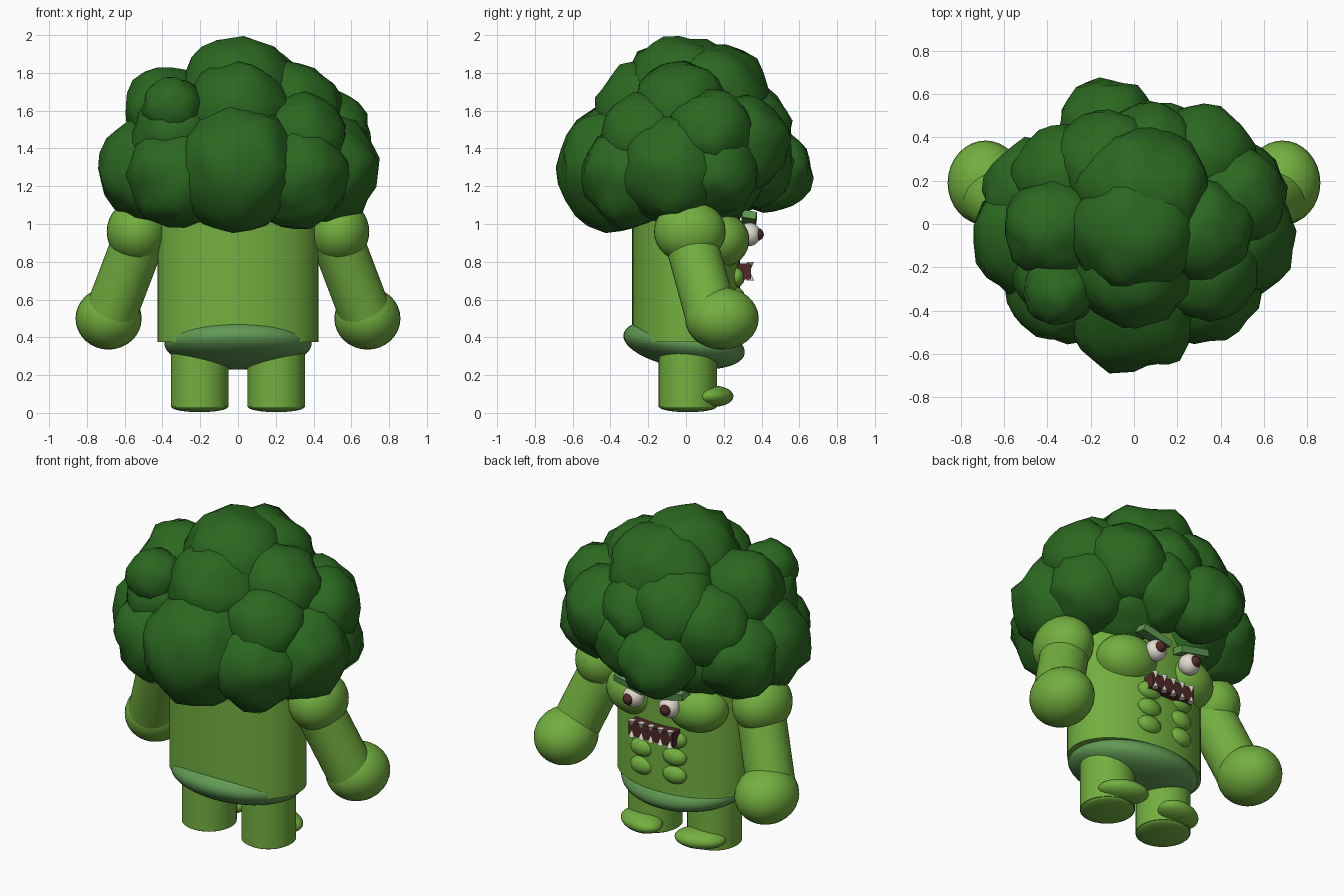
import bpy, bmesh, math
from mathutils import Matrix, Vector, Euler, noise

cube = bpy.data.objects.get("Cube")
if cube:
    bpy.data.objects.remove(cube, do_unlink=True)


def material(name, rgb):
    mat = bpy.data.materials.new(name)
    mat.use_nodes = True
    color = (*rgb, 1)
    mat.diffuse_color = color
    for node in mat.node_tree.nodes:
        if node.type == 'BSDF_PRINCIPLED':
            node.inputs["Base Color"].default_value = color
            node.inputs["Roughness"].default_value = 0.8
    return mat


SKIN = material("light_green", (.17, .43, .05))
PALE = material("pale_green", (.12, .32, .09))
LEAF = material("dark_green", (.024, .14, .015))
DARK = material("dark_brown", (.08, .022, .022))
WHITE = material("off_white", (.75, .71, .62))


def finish(name, bm, mat, angle=50):
    mesh = bpy.data.meshes.new(name)
    bm.to_mesh(mesh)
    bm.free()
    mesh.materials.append(mat)
    mesh.polygons.foreach_set("use_smooth", [True] * len(mesh.polygons))
    mesh.set_sharp_from_angle(angle=math.radians(angle))
    obj = bpy.data.objects.new(name, mesh)
    bpy.context.scene.collection.objects.link(obj)
    return obj


def transform(center, size, tilt=(0, 0, 0)):
    rot = Euler([math.radians(t) for t in tilt])
    return Matrix.LocRotScale(Vector(center), rot, Vector(size))


def ellipsoid(name, center, radii, mat, tilt=(0, 0, 0), segments=32):
    bm = bmesh.new()
    bmesh.ops.create_uvsphere(bm, u_segments=segments, v_segments=segments // 2,
                              radius=1, matrix=transform(center, radii, tilt))
    return finish(name, bm, mat)


def tube(name, start, end, rx, ry, mat, taper=1, segments=40):
    a, b = Vector(start), Vector(end)
    rot = Vector((0, 0, 1)).rotation_difference(b - a)
    bm = bmesh.new()
    bmesh.ops.create_cone(bm, cap_ends=True, segments=segments, radius1=1,
                          radius2=taper, depth=1,
                          matrix=Matrix.LocRotScale((a + b) / 2, rot, Vector((rx, ry, (b - a).length))))
    return finish(name, bm, mat)


def box(name, center, size, mat, tilt=(0, 0, 0)):
    bm = bmesh.new()
    bmesh.ops.create_cube(bm, size=1, matrix=transform(center, size, tilt))
    return finish(name, bm, mat)


# Trunk and tilted pelvis
tube("trunk", (0, 0, .375), (0, 0, 1.25), .425, .285, SKIN, segments=64)
ellipsoid("pelvis", (0, -.01, .365), (.39, .325, .127), PALE, (-9, 0, 0), 48)

# Paired limbs and features
for side, s in (("left", 1), ("right", -1)):
    ellipsoid(side + "_shoulder", (s * .535, .02, .96), (.16, .19, .168), SKIN)
    tube(side + "_arm", (s * .52, .02, .93), (s * .672, .13, .53), .138, .138, SKIN)
    ellipsoid(side + "_hand", (s * .685, .19, .5), (.175, .195, .165), SKIN)
    tube(side + "_leg", (s * .203, .01, .03), (s * .203, .01, .34), .153, .155, SKIN)
    ellipsoid(side + "_sole", (s * .203, .01, .032), (.15, .152, .028), SKIN)
    ellipsoid(side + "_toe", (s * .2, .145, .088), (.148, .1, .056), SKIN, (0, 0, -20 * s))
    ellipsoid(side + "_chest", (s * .205, .175, .915), (.185, .16, .148), SKIN)
    for row in range(3):
        ellipsoid(f"{side}_belly_muscle_{row}", (s * .11, .265, .5 + .11 * row),
                  (.078, .047, .055), SKIN, segments=20)
    ellipsoid(side + "_eye", (s * .122, .335, .945), (.062, .06, .062), WHITE, segments=24)
    ellipsoid(side + "_pupil", (s * .127, .378, .945), (.034, .034, .034), DARK, segments=16)
    box(side + "_brow", (s * .135, .335, 1.03), (.2, .075, .04), PALE, (-10, -12 * s, 0))

# Mouth with facing pairs of pointed teeth
box("mouth", (0, .308, .748), (.3, .072, .085), DARK)
for i in range(5):
    x = -.13 + i * .065
    for label, d in (("upper", 1), ("lower", -1)):
        tube(f"{label}_tooth_{i}", (x, .34, .75 + d * .05), (x, .34, .75 + d * .006),
             .02, .02, WHITE, taper=.05, segments=8)

# Crown of lumpy florets: x, y, z, radius
florets = [
    (0, -.34, 1.3, .34), (0, -.03, 1.71, .29), (0, -.2, 1.59, .28),
    (.04, .14, 1.63, .32), (-.12, .45, 1.28, .22), (.1, .34, 1.32, .23),
    (-.35, -.31, 1.62, .16), (-.37, -.02, 1.6, .23), (.3, -.03, 1.6, .25),
    (-.3, .2, 1.44, .26), (.31, .3, 1.43, .25), (.47, .12, 1.48, .23),
    (-.12, .27, 1.53, .26), (.08, .36, 1.5, .2),
]
for s in (-1, 1):
    florets += [(s * .46, -.07, 1.29, .285), (s * .32, -.28, 1.25, .27),
                (s * .45, .14, 1.29, .25), (s * .34, -.22, 1.46, .23),
                (s * .22, .17, 1.26, .25)]
bm = bmesh.new()
bmesh.ops.create_icosphere(bm, subdivisions=3, radius=1,
                           matrix=transform((0, -.04, 1.41), (.52, .42, .36)))
for i, (x, y, z, r) in enumerate(florets):
    center = Vector((x, y, z))
    turn = Euler((i, i * 2, i * 3))
    blob = bmesh.ops.create_icosphere(bm, subdivisions=3, radius=r,
                                      matrix=Matrix.LocRotScale(center, turn, None))
    for v in blob["verts"]:
        out = v.co - center
        lump = noise.noise(out / r * 2.1 + Vector((i * 7, 0, 0)))
        v.co = center + out * (1 + .14 * lump)
finish("floret_crown", bm, LEAF, 60)
